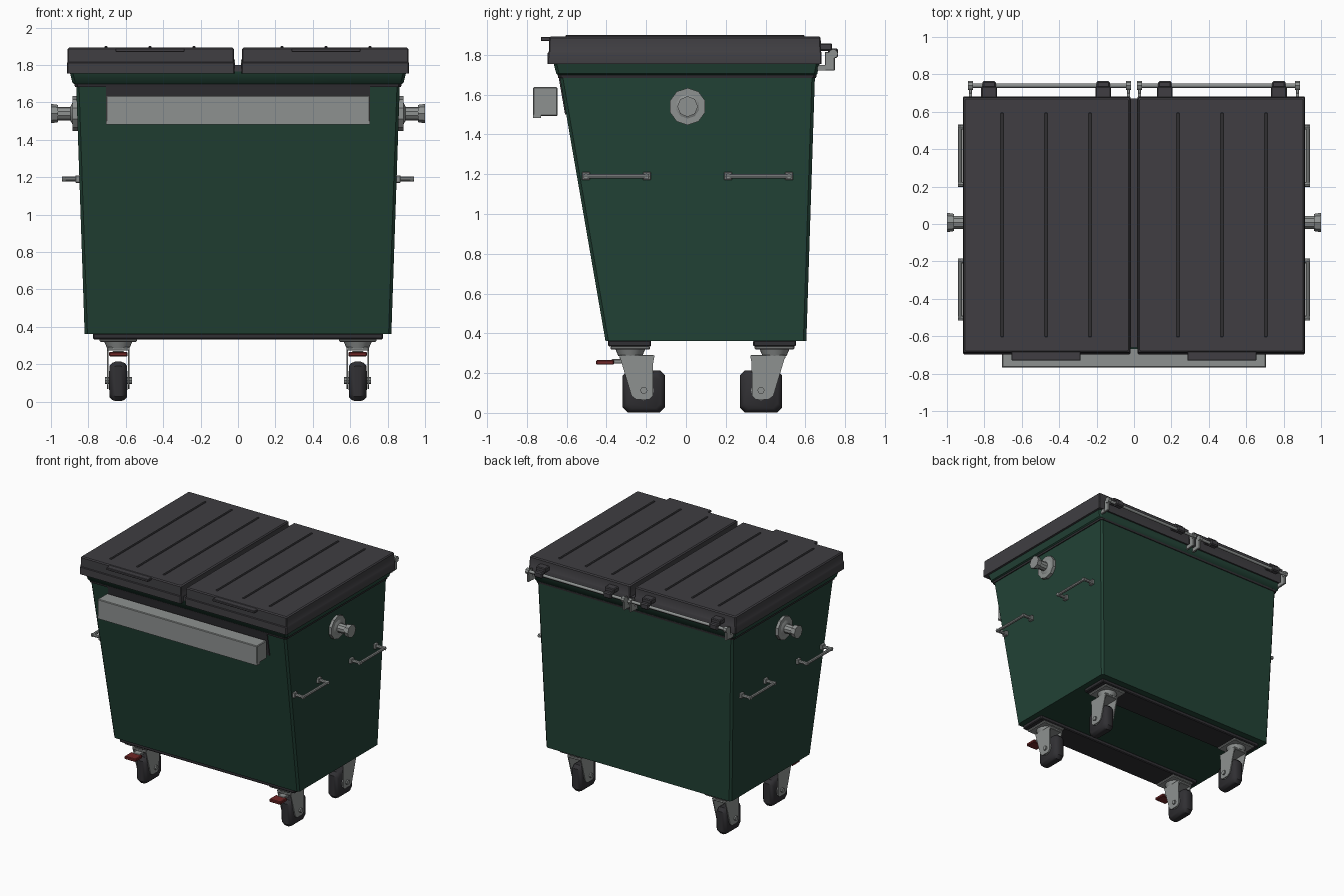
import bpy, bmesh, math
from mathutils import Matrix, Vector

cube = bpy.data.objects.get("Cube")
if cube:
    bpy.data.objects.remove(cube, do_unlink=True)


def material(name, rgb):
    m = bpy.data.materials.new(name)
    m.use_nodes = True
    m.diffuse_color = (*rgb, 1)
    bsdf = m.node_tree.nodes["Principled BSDF"]
    bsdf.inputs["Base Color"].default_value = (*rgb, 1)
    bsdf.inputs["Roughness"].default_value = 0.6
    return m


GREEN = material("dark green", (0.016, 0.054, 0.036))
LID = material("charcoal", (0.05, 0.048, 0.054))
BLACK = material("rubber black", (0.03, 0.029, 0.033))
STEEL = material("grey steel", (0.27, 0.285, 0.28))
RED = material("brake red", (0.16, 0.02, 0.02))


def finish(name, bm, mat, smooth=True):
    bmesh.ops.recalc_face_normals(bm, faces=bm.faces)
    mesh = bpy.data.meshes.new(name)
    bm.to_mesh(mesh)
    bm.free()
    mesh.materials.append(mat)
    ob = bpy.data.objects.new(name, mesh)
    bpy.context.collection.objects.link(ob)
    if smooth:
        bpy.ops.object.select_all(action="DESELECT")
        ob.select_set(True)
        bpy.context.view_layer.objects.active = ob
        bpy.ops.object.shade_smooth_by_angle(angle=math.radians(35))
    return ob


def loft(name, sections, mat, chamfer=0.015, matrix=None):
    """Stack of corner-cut rectangles given as (z, x0, x1, y0, y1)."""
    bm = bmesh.new()
    rings = []
    for z, x0, x1, y0, y1 in sections:
        c = chamfer
        outline = [(x0 + c, y0), (x1 - c, y0), (x1, y0 + c), (x1, y1 - c),
                   (x1 - c, y1), (x0 + c, y1), (x0, y1 - c), (x0, y0 + c)]
        rings.append([bm.verts.new((x, y, z)) for x, y in outline])
    for low, high in zip(rings, rings[1:]):
        for i in range(8):
            j = (i + 1) % 8
            bm.faces.new((low[i], low[j], high[j], high[i]))
    bm.faces.new(rings[0])
    bm.faces.new(rings[-1])
    if matrix:
        bm.transform(matrix)
    return finish(name, bm, mat)


def box(name, x, y, z, mat, bevel=0.0):
    """Box from three (low, high) ranges."""
    bm = bmesh.new()
    bmesh.ops.create_cube(bm, size=1)
    for v in bm.verts:
        v.co = [r[0] if c < 0 else r[1] for c, r in zip(v.co, (x, y, z))]
    if bevel:
        bmesh.ops.bevel(bm, geom=bm.edges[:], offset=bevel, segments=1, affect="EDGES")
    return finish(name, bm, mat, False)


def rod(name, a, b, r, mat, sides=12, r2=None):
    a, b = Vector(a), Vector(b)
    bm = bmesh.new()
    bmesh.ops.create_cone(bm, cap_ends=True, segments=sides, radius1=r,
                          radius2=r if r2 is None else r2, depth=(b - a).length)
    turn = (b - a).to_track_quat("Z", "Y").to_matrix().to_4x4()
    bm.transform(Matrix.Translation((a + b) / 2) @ turn)
    return finish(name, bm, mat)


def plate(name, profile, x0, x1, mat):
    """Extrude a (y, z) outline along x."""
    bm = bmesh.new()
    face = bm.faces.new([bm.verts.new((x0, y, z)) for y, z in profile])
    out = bmesh.ops.extrude_face_region(bm, geom=[face])
    new = [v for v in out["geom"] if isinstance(v, bmesh.types.BMVert)]
    bmesh.ops.translate(bm, verts=new, vec=(x1 - x0, 0, 0))
    return finish(name, bm, mat, False)


def span(s, a, b):
    return tuple(sorted((s * a, s * b)))


# Tapered tub with flared rim
loft("bin_body", [(0.362, -0.82, 0.82, -0.405, 0.605),
                  (1.69, -0.865, 0.865, -0.635, 0.648),
                  (1.705, -0.885, 0.885, -0.652, 0.66),
                  (1.765, -0.9, 0.9, -0.668, 0.672)], GREEN)
loft("rim_shadow_band", [(1.683, -0.872, 0.872, -0.642, 0.654),
                         (1.698, -0.875, 0.875, -0.645, 0.656)], BLACK)
plate("front_backing_plate", [(-0.601, 1.5), (-0.608, 1.5), (-0.640, 1.685), (-0.633, 1.685)],
      -0.705, 0.705, BLACK)

# Front lifting beam
box("front_beam", (-0.705, 0.705), (-0.768, -0.645), (1.493, 1.637), STEEL, 0.005)
box("front_beam_lip", (-0.705, 0.705), (-0.768, -0.73), (1.482, 1.5), STEEL)

# Bottom rails carrying the castors
for name, y0, y1 in (("front_rail", -0.392, -0.175), ("rear_rail", 0.338, 0.553)):
    box(name, (-0.775, 0.775), (y0, y1), (0.333, 0.366), BLACK, 0.006)

box("lid_divider", (-0.025, 0.025), (-0.66, 0.67), (1.75, 1.8), LID)

for s, side in ((1, "left"), (-1, "right")):
    # Lid half with skirt, ribs and grip
    x0, x1 = span(s, 0.018, 0.915)
    loft(side + "_lid", [(1.755, x0, x1, -0.697, 0.682), (1.81, x0, x1, -0.695, 0.682),
                         (1.815, x0 + 0.003, x1 - 0.003, -0.69, 0.679),
                         (1.885, x0 + 0.004, x1 - 0.004, -0.688, 0.677),
                         (1.893, x0 + 0.012, x1 - 0.012, -0.68, 0.669)], LID, 0.006)
    for x in (0.235, 0.47, 0.705):
        box(side + "_lid_rib", span(s, x - 0.008, x + 0.008), (-0.605, 0.595),
            (1.885, 1.9), LID, 0.003)
    box(side + "_lid_grip", span(s, 0.285, 0.655), (-0.73, -0.64), (1.87, 1.889), LID, 0.003)

    # Rear hinge
    rod(side + "_hinge_rod", (s * 0.025, 0.74, 1.805), (s * 0.885, 0.74, 1.805), 0.012, STEEL)
    for x in (0.165, 0.775):
        box(side + "_hinge_block", span(s, x - 0.042, x + 0.042), (0.67, 0.735),
            (1.82, 1.858), LID, 0.006)
        box(side + "_hinge_knuckle", span(s, x - 0.036, x + 0.036), (0.715, 0.765),
            (1.785, 1.832), LID, 0.008)
    for x in (0.03, 0.875):
        box(side + "_hinge_lug", span(s, x - 0.008, x + 0.008), (0.698, 0.748),
            (1.72, 1.815), STEEL, 0.003)
        box(side + "_hinge_lug_foot", span(s, x - 0.008, x + 0.008), (0.66, 0.70),
            (1.72, 1.75), STEEL)
        rod(side + "_hinge_nut", (s * (x - 0.013), 0.74, 1.805), (s * (x + 0.013), 0.74, 1.805),
            0.024, STEEL, 8)

    # Lifting trunnion
    def trunnion(part, a, b, r, sides, r2=None):
        rod(side + part, (s * a, 0.008, 1.54), (s * b, 0.008, 1.54), r, STEEL, sides, r2)
    trunnion("_trunnion_flange", 0.855, 0.884, 0.093, 10)
    trunnion("_trunnion_collar", 0.884, 0.895, 0.06, 10, 0.04)
    trunnion("_trunnion_shaft", 0.88, 0.965, 0.036, 10)
    trunnion("_trunnion_cap", 0.962, 1.0, 0.046, 8, 0.052)

    # Side grab handles
    for y0, y1 in ((-0.515, -0.185), (0.2, 0.53)):
        rod(side + "_handle_bar", (s * 0.93, y0, 1.19), (s * 0.93, y1, 1.19), 0.012, STEEL, 8)
        for y, d in ((y0, 1), (y1, -1)):
            rod(side + "_handle_post", (s * 0.84, y + d * 0.012, 1.19),
                (s * 0.941, y + d * 0.012, 1.19), 0.013, STEEL, 8)
            box(side + "_handle_foot", span(s, 0.84, 0.868), (y - 0.005 + d * 0.012 - 0.015,
                y + 0.005 + d * 0.012 + 0.015), (1.17, 1.21), STEEL, 0.003)

    # Castors, trailing toward the middle of the bin
    cx = s * 0.64
    for end, py, t in (("front", -0.28, 1), ("rear", 0.445, -1)):
        name = side + "_" + end
        axle = py + t * 0.068
        box(name + "_castor_plate", (cx - 0.1, cx + 0.1), (py - 0.1, py + 0.1),
            (0.318, 0.336), STEEL, 0.006)
        rod(name + "_swivel", (cx, py, 0.285), (cx, py, 0.32), 0.06, STEEL, 16, 0.075)
        box(name + "_fork_crown", (cx - 0.06, cx + 0.06),
            span(1, py - t * 0.055, py + t * 0.12), (0.272, 0.291), STEEL, 0.004)
        outline = [(-0.055, 0.288), (0.122, 0.288), (0.115, 0.25), (0.113, 0.085),
                   (0.095, 0.068), (0.03, 0.068), (0.006, 0.085)]
        for k in (-1, 1):
            x0, x1 = cx + k * 0.052, cx + k * 0.06
            plate(name + "_fork_cheek", [(py + t * y, z) for y, z in outline], x0, x1, STEEL)
        rod(name + "_axle", (cx - 0.072, axle, 0.113), (cx + 0.072, axle, 0.113),
            0.018, STEEL, 8)
        turn = Matrix.Translation((cx, axle, 0.108)) @ Matrix.Rotation(math.pi / 2, 4, "Y")
        loft(name + "_wheel", [(z, -r, r, -r, r) for z, r in
             ((-0.046, 0.085), (-0.034, 0.098), (-0.015, 0.106),
              (0.015, 0.106), (0.034, 0.098), (0.046, 0.085))], BLACK, 0.025, turn)
        rod(name + "_hub", (cx - 0.05, axle, 0.113), (cx + 0.05, axle, 0.113), 0.05, STEEL, 12)

    # Brake pedal on the front castor
    box(side + "_brake_stem", (cx - 0.03, cx + 0.03), (-0.375, -0.31), (0.248, 0.27), STEEL, 0.003)
    box(side + "_brake_pedal", (cx - 0.05, cx + 0.05), (-0.452, -0.362), (0.242, 0.266), RED, 0.005)
